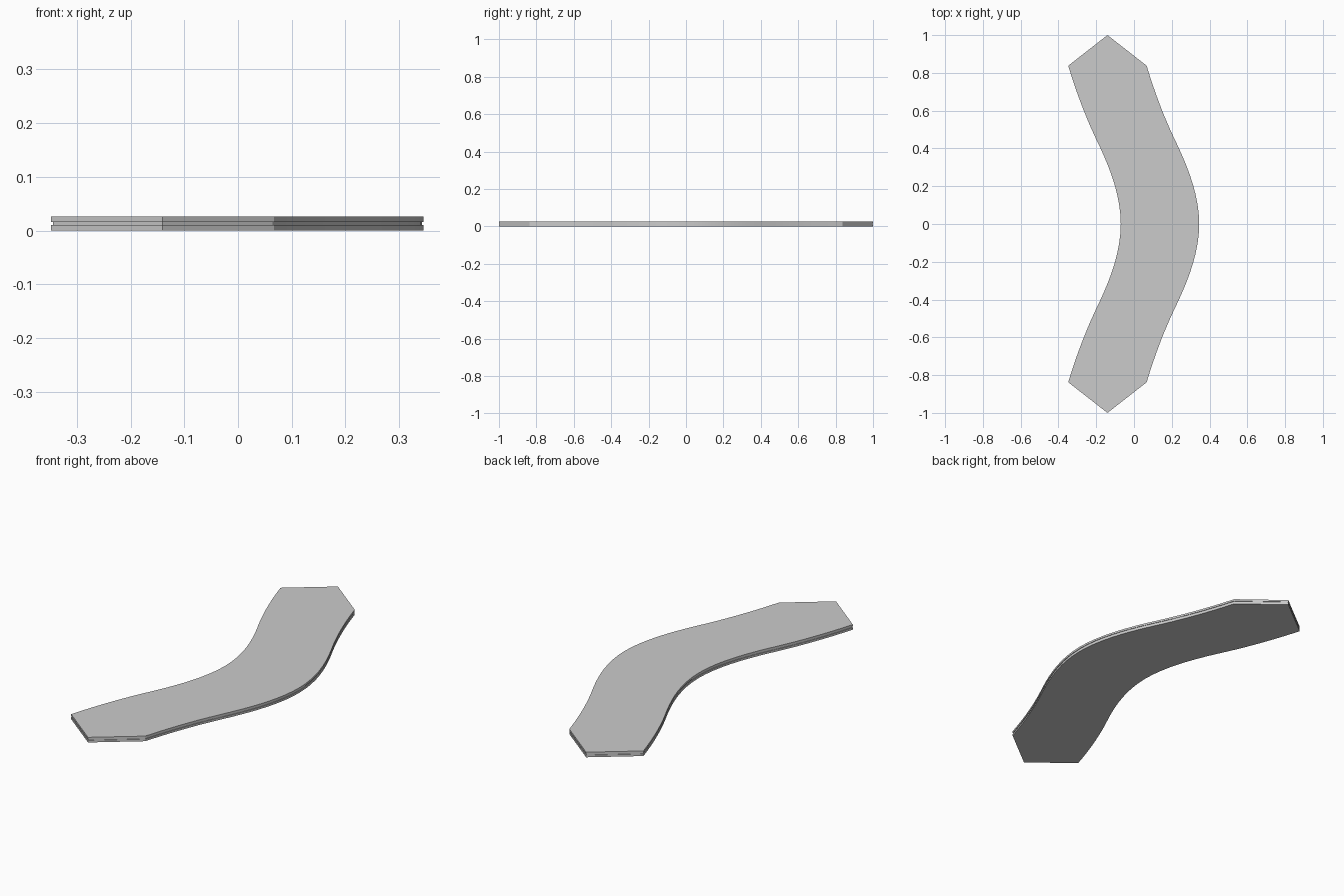
import bpy, bmesh
from mathutils import Vector
from mathutils.geometry import interpolate_bezier

if "Cube" in bpy.data.objects:
    bpy.data.objects.remove(bpy.data.objects["Cube"])

# Side curve, middle to upper end (the far side is the same curve shifted in x)
WIDTH = 0.415
a = interpolate_bezier(Vector((-0.07, 0)), Vector((-0.07, 0.16)),
                       Vector((-0.135, 0.315)), Vector((-0.203, 0.455)), 10)
b = interpolate_bezier(Vector((-0.203, 0.455)), Vector((-0.26, 0.575)),
                       Vector((-0.31, 0.71)), Vector((-0.348, 0.838)), 8)
half = [Vector((p.x, p.y)) for p in a + b[1:]]
side = [Vector((p.x, -p.y)) for p in reversed(half[1:])] + half
tip_x = half[-1].x + WIDTH / 2

# Counter-clockwise outline with pointed ends
outline = ([p + Vector((WIDTH, 0)) for p in side] + [Vector((tip_x, 1))]
           + list(reversed(side)) + [Vector((tip_x, -1))])


def inset(points, d):
    """Move a closed outline inward by distance d."""
    out = []
    for i, p in enumerate(points):
        e0 = (p - points[i - 1]).normalized()
        e1 = (points[(i + 1) % len(points)] - p).normalized()
        n0, n1 = Vector((-e0.y, e0.x)), Vector((-e1.y, e1.x))
        out.append(p + (n0 + n1) * d / (1 + n0.dot(n1)))
    return out


# Slab with a shallow groove running round its edge: (height, inset)
levels = [(0, 0), (0.0105, 0), (0.0105, 0.003), (0.016, 0.003), (0.016, 0), (0.026, 0)]
bm = bmesh.new()
rings = [[bm.verts.new((p.x, p.y, z)) for p in inset(outline, d)] for z, d in levels]
for lo, hi in zip(rings, rings[1:]):
    for i in range(len(lo)):
        j = (i + 1) % len(lo)
        bm.faces.new((lo[i], lo[j], hi[j], hi[i]))
bm.faces.new(list(reversed(rings[0])))
bm.faces.new(rings[-1])
mesh = bpy.data.meshes.new("curved_panel")
bm.to_mesh(mesh)
bm.free()
panel = bpy.data.objects.new("curved_panel", mesh)
bpy.context.collection.objects.link(panel)

# Smooth the curved sides, keep the edges crisp
bpy.context.view_layer.objects.active = panel
panel.select_set(True)
bpy.ops.object.shade_smooth_by_angle()
